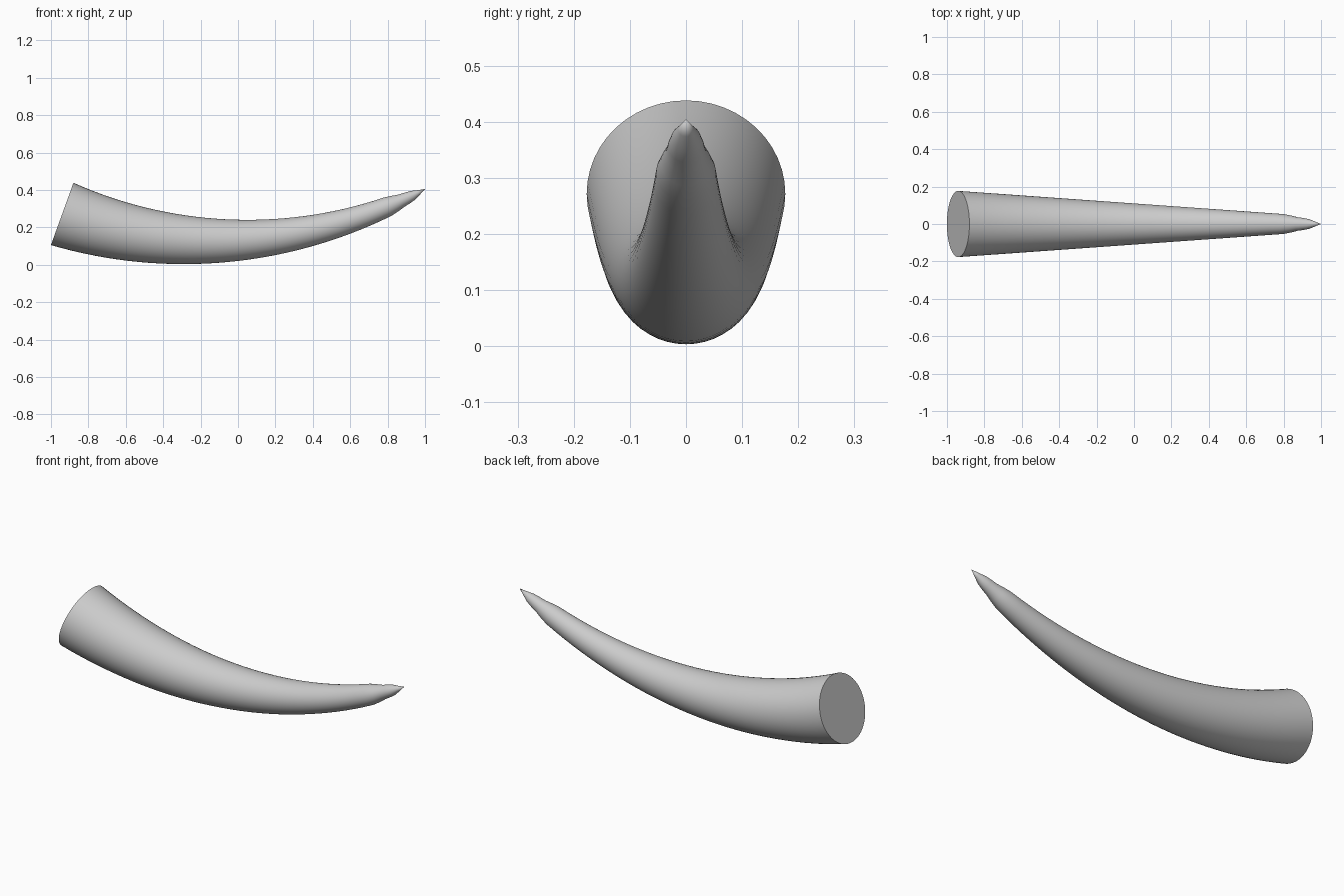
import bpy, bmesh, math

# Remove the default cube
cube = bpy.data.objects.get("Cube")
if cube:
    bpy.data.objects.remove(cube, do_unlink=True)

# Single plain grey colour
grey = bpy.data.materials.new("horn_grey")
grey.use_nodes = True
colour = (0.6, 0.6, 0.6, 1)
grey.diffuse_color = colour
grey.node_tree.nodes["Principled BSDF"].inputs["Base Color"].default_value = colour

BEND = 2.41             # radius of the arc followed by the centre line
LOW_X, LOW_Z = -0.12, 0.128
BASE_X, BODY_END = -0.94, 0.8
SIDES, BODY_RINGS = 48, 32
BASE_R, END_R = 0.177, 0.053


def add_ring(bm, x, r):
    """Circle of vertices square to the curved centre line."""
    a = math.asin((x - LOW_X) / BEND)
    cz = LOW_Z + BEND * (1 - math.cos(a))
    ring = []
    for i in range(SIDES):
        t = 2 * math.pi * i / SIDES
        up = r * math.cos(t)
        ring.append(bm.verts.new((x - up * math.sin(a), r * math.sin(t),
                                  cz + up * math.cos(a))))
    return ring


# Evenly tapered body, then a slightly stepped tip
stations = []
for i in range(BODY_RINGS + 1):
    f = i / BODY_RINGS
    stations.append((BASE_X + f * (BODY_END - BASE_X), BASE_R + f * (END_R - BASE_R)))
stations += [(0.84, 0.045), (0.875, 0.036), (0.905, 0.032), (0.935, 0.026), (0.965, 0.014)]

bm = bmesh.new()
rings = [add_ring(bm, x, r) for x, r in stations]
for a, b in zip(rings, rings[1:]):
    for i in range(SIDES):
        j = (i + 1) % SIDES
        bm.faces.new((a[i], a[j], b[j], b[i]))

# Flat base cap and pointed end
bm.faces.new(rings[0])
point = bm.verts.new((1, 0, 0.405))
for i in range(SIDES):
    bm.faces.new((rings[-1][i], rings[-1][(i + 1) % SIDES], point))
bmesh.ops.recalc_face_normals(bm, faces=bm.faces)

mesh = bpy.data.meshes.new("curved_horn")
bm.to_mesh(mesh)
bm.free()
mesh.materials.append(grey)
horn = bpy.data.objects.new("curved_horn", mesh)
bpy.context.collection.objects.link(horn)

# Smooth sides with a crisp base rim
bpy.ops.object.select_all(action="DESELECT")
horn.select_set(True)
bpy.context.view_layer.objects.active = horn
bpy.ops.object.shade_smooth_by_angle(angle=math.radians(40))
